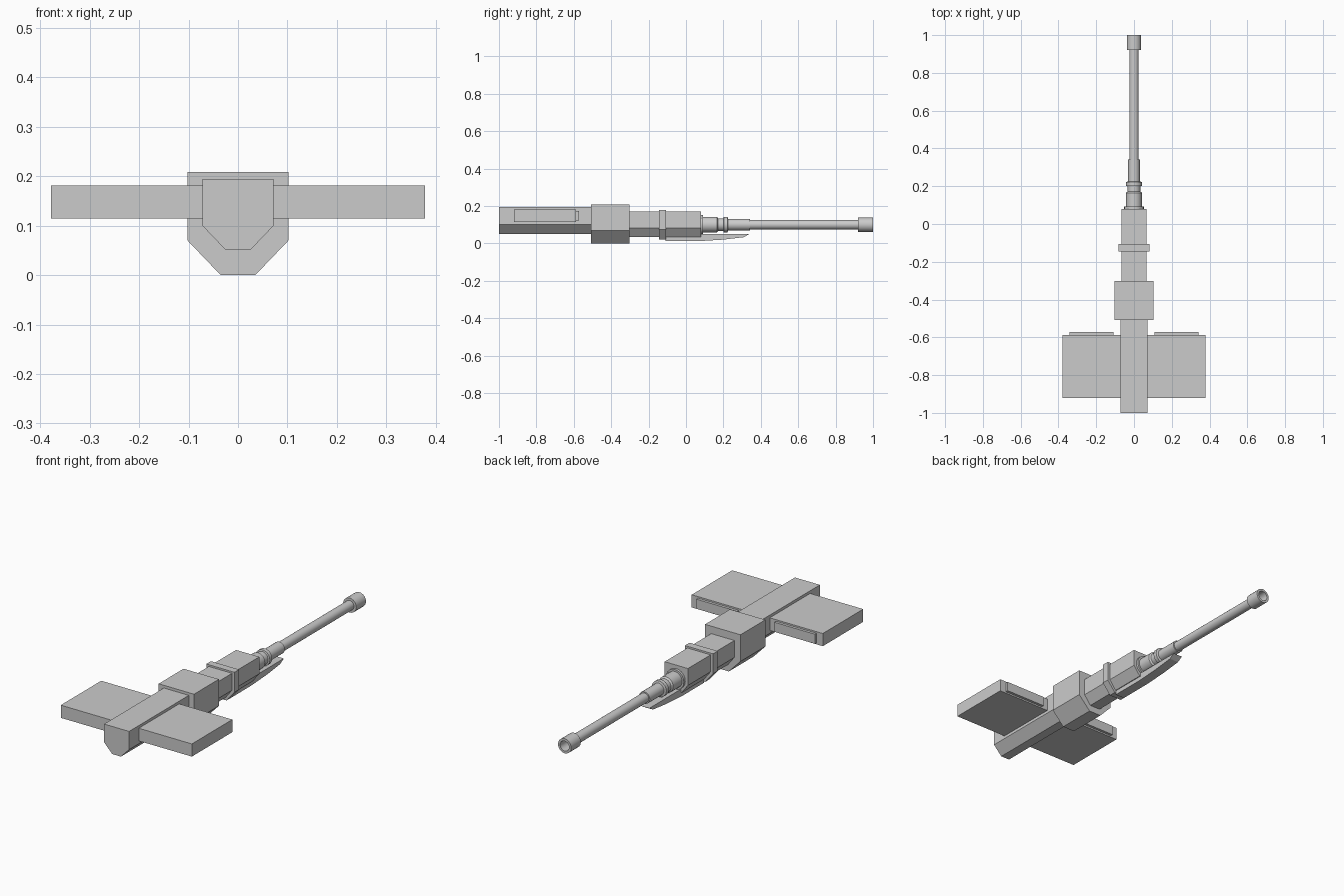
import bpy, bmesh, math

if "Cube" in bpy.data.objects:
    bpy.data.objects.remove(bpy.data.objects["Cube"])


def finish(name, bm):
    bmesh.ops.recalc_face_normals(bm, faces=bm.faces)
    me = bpy.data.meshes.new(name)
    bm.to_mesh(me)
    bm.free()
    ob = bpy.data.objects.new(name, me)
    bpy.context.collection.objects.link(ob)
    return ob


def prism(name, pts, offset):
    """Extrude a closed outline of 3D points along an offset vector."""
    bm = bmesh.new()
    face = bm.faces.new([bm.verts.new(p) for p in pts])
    ext = bmesh.ops.extrude_face_region(bm, geom=[face])
    moved = [v for v in ext["geom"] if isinstance(v, bmesh.types.BMVert)]
    bmesh.ops.translate(bm, verts=moved, vec=offset)
    return finish(name, bm)


def hull(name, y0, y1, half, top, shoulder, keel, bottom):
    """Body section: square above, chamfered to a narrow keel below."""
    right = [(keel, bottom), (half, shoulder), (half, top)]
    outline = right + [(-x, z) for x, z in reversed(right)]
    return prism(name, [(x, y0, z) for x, z in outline], (0, y1 - y0, 0))


def box(name, x0, x1, y0, y1, z0, z1):
    pts = [(x0, y0, z0), (x1, y0, z0), (x1, y0, z1), (x0, y0, z1)]
    return prism(name, pts, (0, y1 - y0, 0))


def lathe(name, profile, z, sides=20):
    """Turn (radius, y) points around an axis parallel to y."""
    bm = bmesh.new()
    rings = []
    for r, y in profile:
        angles = [2 * math.pi * i / sides for i in range(sides)]
        rings.append([bm.verts.new((r * math.cos(a), y, z + r * math.sin(a))) for a in angles])
    for a, b in zip(rings, rings[1:]):
        for i in range(sides):
            j = (i + 1) % sides
            bm.faces.new((a[i], a[j], b[j], b[i]))
    bm.faces.new(rings[0])
    bm.faces.new(rings[-1])
    ob = finish(name, bm)
    bpy.ops.object.select_all(action='DESELECT')
    ob.select_set(True)
    bpy.context.view_layer.objects.active = ob
    bpy.ops.object.shade_smooth_by_angle(angle=math.radians(30))
    return ob


# Body sections from rear to front
hull("rear_body", -1.0, -0.50, 0.072, 0.195, 0.10, 0.025, 0.051)
hull("middle_block", -0.508, -0.303, 0.102, 0.209, 0.07, 0.035, 0.0)
hull("front_body", -0.31, 0.08, 0.067, 0.17, 0.082, 0.03, 0.034)
hull("body_collar", -0.145, -0.107, 0.081, 0.179, 0.075, 0.035, 0.02)

# Side panels with a raised plate on their front edge
for side, s in (("right", 1), ("left", -1)):
    box(side + "_panel", s * 0.065, s * 0.378, -0.92, -0.587, 0.115, 0.181)
    box(side + "_panel_plate", s * 0.108, s * 0.342, -0.60, -0.573, 0.123, 0.173)

# Tapered guard under the barrel
guard = [(-0.11, 0.04), (-0.11, 0.012), (0.07, 0.012), (0.20, 0.02),
         (0.31, 0.033), (0.34, 0.051), (0.06, 0.051)]
prism("under_guard", [(-0.026, y, z) for y, z in guard], (0.052, 0, 0))

# Stepped barrel with hollow muzzle
lathe("barrel", [(0.052, 0.07), (0.052, 0.092), (0.042, 0.092), (0.042, 0.165),
                 (0.034, 0.172), (0.034, 0.20), (0.042, 0.202), (0.042, 0.222),
                 (0.031, 0.225), (0.031, 0.342), (0.025, 0.342), (0.025, 0.925)], 0.1)
lathe("muzzle", [(0.025, 0.92), (0.038, 0.92), (0.038, 1.0), (0.026, 1.0),
                 (0.026, 0.94)], 0.1)
